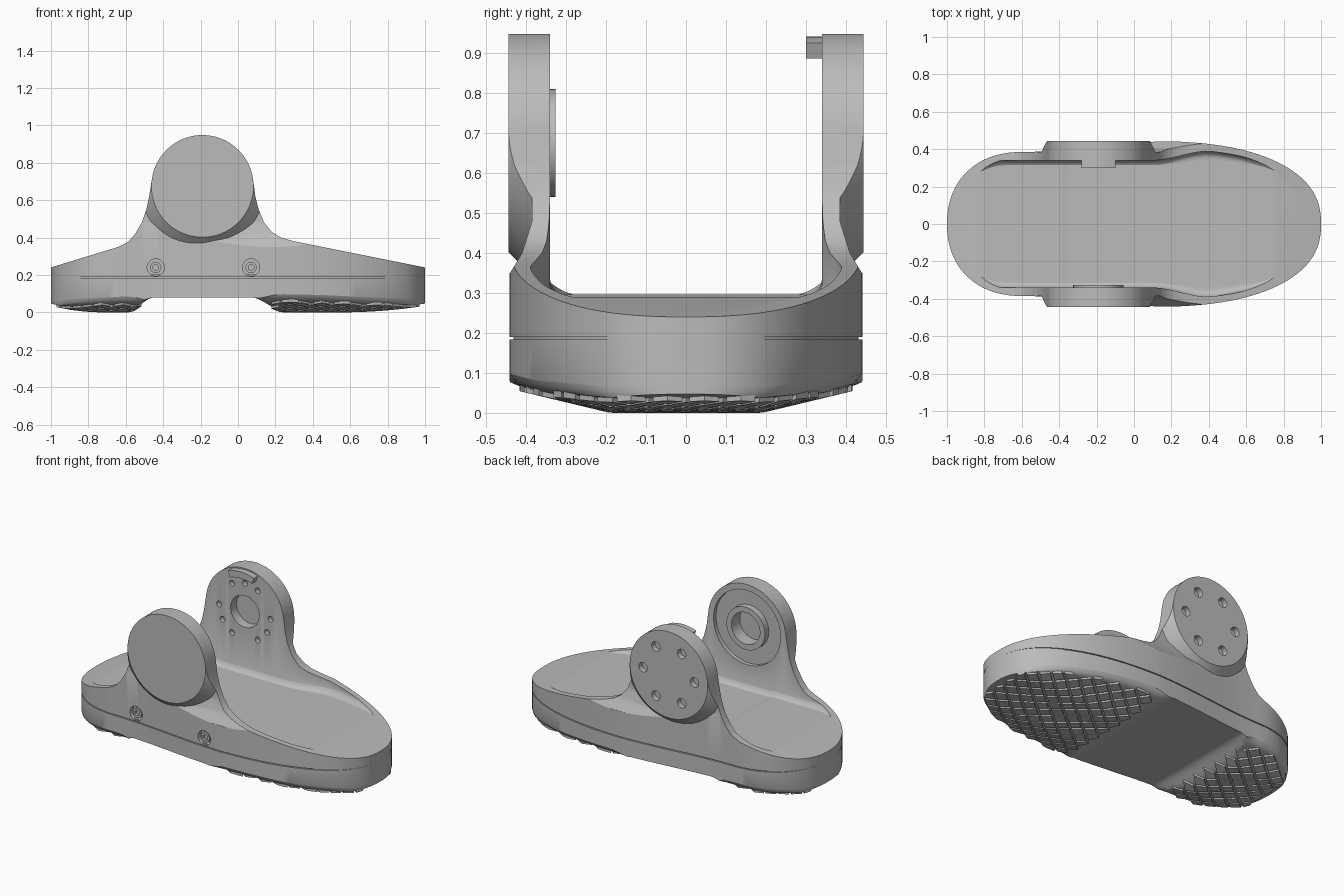
import bpy, bmesh, math
from mathutils import Matrix, Vector

if "Cube" in bpy.data.objects:
    bpy.data.objects.remove(bpy.data.objects["Cube"])

grey = bpy.data.materials.new("machined grey")
grey.use_nodes = True
COLOUR = (0.5, 0.5, 0.5, 1)
grey.diffuse_color = COLOUR
grey.node_tree.nodes["Principled BSDF"].inputs["Base Color"].default_value = COLOUR

HUB_X, HUB_Z, HUB_R = -0.19, 0.675, 0.273
SEAM = 0.187


def finish(name, bm):
    bmesh.ops.recalc_face_normals(bm, faces=bm.faces)
    me = bpy.data.meshes.new(name)
    bm.to_mesh(me)
    bm.free()
    me.materials.append(grey)
    ob = bpy.data.objects.new(name, me)
    bpy.context.scene.collection.objects.link(ob)
    return ob


def smooth(t):
    t = min(1, max(0, t))
    return t * t * (3 - 2 * t)


def rounded(u, power):
    return max(0, 1 - abs(u) ** power) ** (1 / power)


def half_width(x):
    """Foot outline: blunt rounded heel and toe joined by a soft taper."""
    if x < -0.6:
        w = 0.385 * rounded((x + 0.6) / 0.4, 2.2)
    elif x > 0.2:
        u = (x - 0.2) / 0.8
        w = (0.442 - 0.03 * u) * rounded(u, 2.4)
    else:
        w = 0.385 + 0.057 * smooth((x + 0.6) / 0.8)
    return max(w, 0.01)


def inner_width(x):
    return min(half_width(x) * 0.91, 0.34 + 0.05 * smooth((x - 0.1) / 0.3))


# Stations along the foot, denser at the rounded ends
STATIONS = sorted({round(-0.6 - 0.4 * math.sin(i * math.pi / 40), 4) for i in range(21)}
                  | {round(0.2 + 0.8 * math.sin(i * math.pi / 56), 4) for i in range(29)}
                  | {round(-0.6 + 0.02 * i, 4) for i in range(41)})


def solid(name, width, bottom, top, steps=32):
    """Closed body over the outline; bottom and top are height rules of x, y, v."""
    bm = bmesh.new()
    sheets = []
    for rule in (bottom, top):
        sheet = []
        for x in STATIONS:
            row = []
            for j in range(steps + 1):
                v = math.sin((2 * j / steps - 1) * math.pi / 2)
                y = v * width(x)
                row.append(bm.verts.new((x, y, rule(x, y, v))))
            sheet.append(row)
        sheets.append(sheet)
        for a, b in zip(sheet, sheet[1:]):
            for j in range(steps):
                bm.faces.new((a[j], a[j + 1], b[j + 1], b[j]))
    low, high = sheets
    for j in (0, steps):
        for i in range(len(STATIONS) - 1):
            bm.faces.new((low[i][j], low[i + 1][j], high[i + 1][j], high[i][j]))
    for i in (0, -1):
        for j in range(steps):
            bm.faces.new((low[i][j], low[i][j + 1], high[i][j + 1], high[i][j]))
    return finish(name, bm)


def extrude(name, points, shift):
    bm = bmesh.new()
    face = bm.faces.new([bm.verts.new(p) for p in points])
    geom = bmesh.ops.extrude_face_region(bm, geom=[face])["geom"]
    verts = [g for g in geom if isinstance(g, bmesh.types.BMVert)]
    bmesh.ops.translate(bm, verts=verts, vec=Vector(shift))
    return finish(name, bm)


def disc(name, x, z, y0, y1, r0, r1=None, sides=48):
    bm = bmesh.new()
    place = Matrix.Translation((x, (y0 + y1) / 2, z)) @ Matrix.Rotation(-math.pi / 2, 4, "X")
    bmesh.ops.create_cone(bm, cap_ends=True, segments=sides, radius1=r0,
                          radius2=r0 if r1 is None else r1, depth=y1 - y0, matrix=place)
    return finish(name, bm)


def combine(ob, tool, operation="DIFFERENCE"):
    mod = ob.modifiers.new("combine", "BOOLEAN")
    mod.operation, mod.solver, mod.object = operation, "EXACT", tool
    bpy.context.view_layer.objects.active = ob
    bpy.ops.object.modifier_apply(modifier=mod.name)
    bpy.data.objects.remove(tool)


# Sole: domed underside with a raised arch
def arch(x):
    return 0.068 * smooth((x + 0.58) / 0.13) * smooth((0.24 - x) / 0.17)


def underside(x, y):
    dome = max(0, abs(y) - 0.19) * 0.24
    dome += 0.035 * max(0, (x - 0.55) / 0.45) ** 2 + 0.035 * max(0, (-0.72 - x) / 0.28) ** 2
    return max(dome, arch(x))


def sole_bottom(x, y, v):
    lip = 0.025 * max(0, (abs(v) - 0.92) / 0.08) ** 2 * (1 - arch(x) / 0.068)
    return underside(x, y) + 0.012 + lip


sole = solid("sole", half_width, sole_bottom, lambda x, y, v: SEAM - 0.003)
seam = solid("seam_gasket", lambda x: half_width(x) * 0.975,
             lambda x, y, v: SEAM - 0.015, lambda x, y, v: SEAM + 0.015, 8)

# Tread: shallow diamond pads following the underside
bm = bmesh.new()
DX, DY, FILL = 0.056, 0.046, 0.8
for i in range(-17, 18):
    for j in range(-9, 10):
        cx, cy = i * DX, j * DY
        if (i + j) % 2 or abs(cy) > half_width(cx) * 0.95:
            continue
        ring = []
        for sx, sy in ((1, 0), (0, 1), (-1, 0), (0, -1)):
            x = max(-0.97, min(0.97, cx + sx * DX * FILL))
            limit = half_width(x) * 0.95
            ring.append((x, max(-limit, min(limit, cy + sy * DY * FILL))))
        if max(arch(x) for x, y in ring) > 0.05:
            continue
        low = [bm.verts.new((x, y, underside(x, y))) for x, y in ring]
        high = [bm.verts.new((x, y, underside(x, y) + 0.022)) for x, y in ring]
        bm.faces.new(low)
        bm.faces.new(high)
        for k in range(4):
            bm.faces.new((low[k - 1], low[k], high[k], high[k - 1]))
tread = finish("tread_pads", bm)

# Upper: outline block thinned above the ankle crease
upper = solid("upper_frame", half_width,
              lambda x, y, v: SEAM + 0.003, lambda x, y, v: 1.0, 8)
section = [(0.5, 0.1), (0.5, 0.35), (0.44, 0.35), (0.41, 0.4), (0.385, 0.48), (0.385, 1.1)]
section += [(-y, z) for y, z in reversed(section)]
combine(upper, extrude("section", [(-1.2, y, z) for y, z in section], (2.4, 0, 0)), "INTERSECT")

# Flared bosses on both uprights
combine(upper, disc("boss", HUB_X, HUB_Z, 0.36, 0.444, 0.36, HUB_R, 96), "UNION")
combine(upper, disc("boss", HUB_X, HUB_Z, -0.444, -0.36, HUB_R, 0.36, 96), "UNION")

# Side silhouette: sloping rims sweeping up to round heads
outline = [(-1.05, 0.1), (-1.05, 0.225), (-0.64, 0.35), (-0.59, 0.375), (-0.55, 0.42),
           (-0.515, 0.48), (-0.49, 0.55), (-0.475, 0.62)]
outline += [(HUB_X - HUB_R * math.cos(a * math.pi / 40), HUB_Z + HUB_R * math.sin(a * math.pi / 40))
            for a in range(2, 39)]
outline += [(0.093, 0.62), (0.11, 0.55), (0.14, 0.48), (0.18, 0.43), (0.23, 0.4),
            (0.3, 0.38), (1.05, 0.23), (1.05, 0.1)]
combine(upper, extrude("silhouette", [(x, -0.6, z) for x, z in outline], (0, 1.2, 0)), "INTERSECT")


# Footbed hollow: small step at the heel, narrow side fillet, open at both ends
def footbed(x, y, v):
    z = 0.296 if x < -0.36 else 0.29
    return z + 0.03 * max(0, (abs(v) - 0.92) / 0.08) ** 2


combine(upper, solid("hollow", inner_width, footbed, lambda x, y, v: 1.1))

# Front upright: bearing recess and bore
combine(upper, disc("recess", HUB_X, HUB_Z, -0.365, -0.3, 0.235))
combine(upper, disc("bore", HUB_X, HUB_Z, -0.41, -0.3, 0.1))
# Back upright: bore, inner bolt holes, outer bolt circle
combine(upper, disc("bore", HUB_X, HUB_Z, 0.3, 0.4, 0.1))


def around(count, radius, turn=0):
    for k in range(count):
        a = 2 * math.pi * (k + turn) / count
        yield HUB_X + radius * math.cos(a), HUB_Z + radius * math.sin(a)


for x, z in [*around(6, 0.18), *around(3, 0.18, 0.25 * 3)]:
    combine(upper, disc("hole", x, z, 0.3, 0.37, 0.018, sides=16))
for x, z in around(6, 0.18):
    combine(upper, disc("hole", x, z, 0.41, 0.5, 0.03, sides=20))

# Counterbored screws in the front side
screws = []
for x in (-0.44, 0.07):
    combine(upper, disc("counterbore", x, 0.24, -0.5, -half_width(x) + 0.035, 0.046, sides=32))
    head = disc("side_screw", x, 0.24, -half_width(x) + 0.01, -half_width(x) + 0.045, 0.03, sides=24)
    combine(head, disc("socket", x, 0.24, -0.5, -half_width(x) + 0.025, 0.017, sides=6))
    screws.append(head)

# Bearing collar on the front upright
collar = disc("bearing_collar", HUB_X, HUB_Z, -0.37, -0.326, 0.135)
combine(collar, disc("bore", HUB_X, HUB_Z, -0.5, -0.3, 0.1))

# Curved stop tab on the back upright
arc = [math.radians(70 + 5 * k) for k in range(9)]
tab = [(HUB_X + 0.266 * math.cos(a), HUB_Z + 0.266 * math.sin(a)) for a in arc]
tab += [(HUB_X + 0.225 * math.cos(a), HUB_Z + 0.225 * math.sin(a)) for a in reversed(arc)]
stop = extrude("stop_tab", [(x, 0.3, z) for x, z in tab], (0, 0.05, 0))

# Smooth curved parts, keep machined edges sharp
bpy.ops.object.select_all(action="DESELECT")
for ob in [sole, seam, upper, collar, stop] + screws:
    ob.select_set(True)
bpy.context.view_layer.objects.active = upper
bpy.ops.object.shade_smooth_by_angle(angle=math.radians(28))
